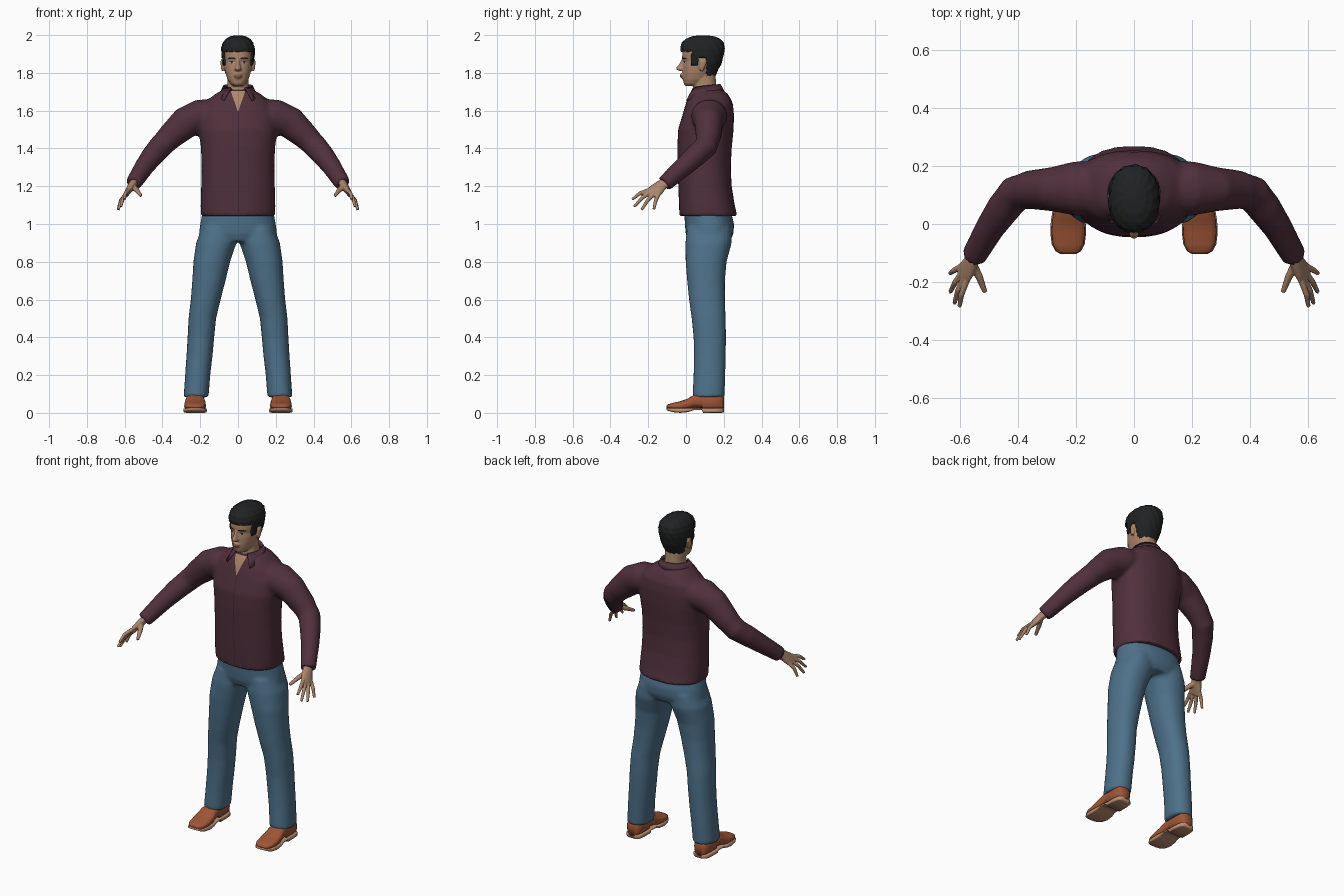
import bpy, bmesh, math, random
from mathutils import Vector

if "Cube" in bpy.data.objects:
    bpy.data.objects.remove(bpy.data.objects["Cube"])

random.seed(4)
V = Vector


def colour(name, r, g, b):
    m = bpy.data.materials.new(name)
    m.diffuse_color = [((c / 255 + 0.055) / 1.055) ** 2.4 for c in (r, g, b)] + [1]
    m.use_nodes = True
    m.node_tree.nodes["Principled BSDF"].inputs["Base Color"].default_value = m.diffuse_color
    return m


SKIN = colour("skin", 172, 134, 108)
HAIR = colour("black hair", 33, 34, 35)
SHIRT = colour("plum cloth", 80, 48, 60)
SEAM = colour("dark plum seam", 62, 36, 46)
DENIM = colour("blue denim", 78, 113, 138)
LEATHER = colour("brown leather", 160, 86, 54)
SOLE = colour("tan rubber", 190, 142, 114)
LIP = colour("lip", 142, 96, 82)
WHITE = colour("eye white", 200, 190, 182)


def power(v, e):
    return math.copysign(abs(v) ** e, v)


def flat(rows, cx=0, e=0.9, n=36):
    """Level rings from rows of z, half width, front y, back y."""
    return [[V((cx + w * power(math.cos(2 * math.pi * i / n), e),
                (f + b) / 2 + (b - f) / 2 * power(math.sin(2 * math.pi * i / n), e), z))
             for i in range(n)] for z, w, f, b in rows]


def tube(pts, hint=(0, 0, 1), n=20):
    """Rings across a path of x, y, z, radius along hint, other radius."""
    c, rings = [V(p[:3]) for p in pts], []
    for k, p in enumerate(pts):
        d = (c[min(k + 1, len(c) - 1)] - c[max(k - 1, 0)]).normalized()
        u = (V(hint) - d * V(hint).dot(d)).normalized()
        s = d.cross(u)
        rings.append([c[k] + u * p[3] * math.cos(2 * math.pi * i / n)
                      + s * p[4] * math.sin(2 * math.pi * i / n) for i in range(n)])
    return rings


def loft(bm, rings, caps=True):
    vs = [[bm.verts.new(p) for p in r] for r in rings]
    n = len(vs[0])
    for a, b in zip(vs, vs[1:]):
        for i in range(n):
            bm.faces.new((a[i], a[(i + 1) % n], b[(i + 1) % n], b[i]))
    if caps:
        bm.faces.new(vs[0][::-1])
        bm.faces.new(vs[-1])


def finish(name, bm, mat, recalc=True):
    if recalc:
        bmesh.ops.recalc_face_normals(bm, faces=bm.faces)
    me = bpy.data.meshes.new(name)
    bm.to_mesh(me)
    bm.free()
    me.materials.append(mat)
    for p in me.polygons:
        p.use_smooth = True
    ob = bpy.data.objects.new(name, me)
    bpy.context.collection.objects.link(ob)
    return ob


def body(name, parts, mat, voxel=0, smooth=4):
    """Loft closed parts and fuse them into one soft surface."""
    bm = bmesh.new()
    for rings in parts:
        loft(bm, rings)
    ob = finish(name, bm, mat)
    if voxel:
        r = ob.modifiers.new("fuse", 'REMESH')
        r.mode, r.voxel_size, r.use_smooth_shade = 'VOXEL', voxel, True
        s = ob.modifiers.new("soften", 'SMOOTH')
        s.factor, s.iterations = 0.5, smooth
    return ob


def patch(name, target, rows, mat, lift=0.003, cols=6):
    """Thin plate laid on the front of a surface, from rows of z, left x, right x."""
    ev = target.evaluated_get(bpy.context.evaluated_depsgraph_get())
    bm, grid = bmesh.new(), []
    for z, x0, x1 in rows:
        line = []
        for i in range(cols + 1):
            x = x0 + (x1 - x0) * i / cols
            hit, loc, *_ = ev.ray_cast(V((x, -1, z)), V((0, 1, 0)))
            line.append(bm.verts.new((x, (loc.y if hit else 0) - lift, z)))
        grid.append(line)
    for a, b in zip(grid, grid[1:]):
        for i in range(cols):
            f = bm.faces.new((a[i], a[i + 1], b[i + 1], b[i]))
            f.normal_update()
            if f.normal.y > 0:
                f.normal_flip()
    return finish(name, bm, mat, recalc=False)


def flip(rings, s):
    return [[V((p.x * s, p.y, p.z)) for p in r] for r in rings]


# Shirt: torso and sleeves
torso = flat([(1.042, .197, -.035, .272), (1.10, .198, -.037, .258), (1.2, .195, -.041, .242),
              (1.3, .193, -.044, .237), (1.4, .196, -.046, .242), (1.5, .208, -.042, .252),
              (1.58, .208, -.018, .254), (1.64, .18, .0, .248), (1.685, .125, .018, .225),
              (1.715, .075, .04, .19)], e=.85)
sleeve = tube([(.10, .125, 1.585, .08, .09), (.20, .122, 1.572, .088, .095), (.28, .12, 1.535, .085, .077),
               (.36, .118, 1.462, .07, .067), (.41, .105, 1.41, .064, .063), (.45, .055, 1.365, .06, .059),
               (.495, -.01, 1.305, .053, .051), (.555, -.115, 1.212, .043, .043)])
shirt = body("shirt", [torso, sleeve, flip(sleeve, -1)], SHIRT, .011, 4)

# Trousers: hips and two legs
hips = flat([(1.08, .185, -.01, .235), (1.0, .2, -.006, .254), (.95, .207, -.002, .252), (.905, .195, .015, .232)])
legs = []
for s in (-1, 1):
    rings = []
    for z, a, b, f, k in [(.98, .02, .19, .005, .24), (.9, .008, .222, -.003, .242), (.8, .042, .236, -.002, .215),
                          (.7, .066, .242, .006, .206), (.6, .092, .25, .016, .206), (.5, .116, .262, .03, .21),
                          (.4, .126, .267, .04, .212), (.3, .135, .273, .042, .21), (.2, .147, .28, .04, .208),
                          (.082, .156, .288, .034, .204)]:
        rings += flat([(z, (b - a) / 2, f, k)], s * (a + b) / 2)
    legs.append(rings)
body("trousers", [hips] + legs, DENIM, .011, 4)

# Shoes and soles, as cross sections along y
for s, side in ((-1, "right"), (1, "left")):
    upper, sole = [], []
    for y, w, top, low in [(-.104, .022, .038, .016), (-.094, .04, .046, .011), (-.07, .053, .053, .004),
                           (-.03, .058, .062, 0), (.01, .056, .076, .004), (.04, .051, .095, .014),
                           (.085, .048, .105, .015), (.09, .048, .106, 0), (.15, .048, .11, 0),
                           (.185, .042, .105, 0), (.2, .026, .085, .002)]:
        for out, bot, tip, e, grow in ((upper, low + .012, top, .75, 0), (sole, low, .026, .35, .004)):
            out.append([V((s * .227 + (w + grow) * power(math.cos(t), e), y,
                           (bot + tip) / 2 + (tip - bot) / 2 * power(math.sin(t), e)))
                        for t in [2 * math.pi * i / 24 for i in range(24)]])
    body(side + "_shoe", [upper], LEATHER)
    body(side + "_sole", [sole], SOLE)

# Hands: palm, four fingers and thumb
across = V((.035, .12, -.05)).normalized()
knuckle = V((.592, -.183, 1.157))
hand = [tube([(.545, -.097, 1.228, .028, .023), (.562, -.132, 1.203, .032, .021),
              (.577, -.157, 1.18, .039, .018), (*knuckle, .041, .013)], across)]
tips = [(.602, -.285, 1.13), (.62, -.275, 1.092), (.634, -.235, 1.075), (.635, -.17, 1.078)]
for k, tip in enumerate(tips):
    base = knuckle + across * (k - 1.5) * .02 - V((.006, -.012, -.012))
    mid = (base + V(tip)) / 2 + V((.006, -.003, .007))
    hand.append(tube([(*base, .011, .011), (*mid, .0105, .0105), (*tip, .0075, .0075)], across, 10))
hand.append(tube([(.56, -.135, 1.2, .017, .017), (.535, -.18, 1.178, .0135, .0135),
                  (.514, -.235, 1.15, .009, .009)], across, 10))
for s, side in ((-1, "right"), (1, "left")):
    body(side + "_hand", [flip(r, s) for r in hand], SKIN, .004, 2)

# Head with neck, nose, lips and ears
skull = flat([(1.73, .024, .0, .06), (1.742, .04, -.012, .09), (1.765, .055, -.016, .12), (1.80, .067, -.018, .145),
              (1.835, .074, -.017, .165), (1.862, .076, -.013, .178), (1.88, .077, -.021, .183),
              (1.92, .077, -.018, .186), (1.95, .07, -.008, .178), (1.975, .05, .02, .15), (1.985, .02, .06, .11)])
neck = flat([(1.60, .07, .03, .17), (1.68, .062, .035, .165), (1.74, .056, .042, .16), (1.80, .056, .045, .155)])
nose = flat([(1.872, .009, -.024, .01), (1.85, .01, -.034, .01), (1.83, .014, -.05, .01),
             (1.82, .019, -.052, .01), (1.811, .014, -.04, .01)], n=16)
lips = flat([(1.768, .014, -.02, .02), (1.778, .024, -.03, .02), (1.79, .024, -.031, .02),
             (1.798, .012, -.024, .02)], n=16)
ears = [flat([(1.81, .005, .074, .092), (1.83, .009, .07, .1), (1.86, .011, .07, .112),
              (1.876, .006, .078, .104)], s * .082, n=14) for s in (-1, 1)]
head = body("head", [skull, neck, nose, lips] + ears, SKIN, .005, 3)

# Hair: a shell over the skull, trimmed along the hairline
keys = [(1.775, .058, .0, .148), (1.80, .07, -.015, .163), (1.85, .082, -.02, .187), (1.90, .088, -.027, .2),
        (1.93, .088, -.03, .204), (1.96, .08, -.022, .2), (1.98, .064, .0, .18), (1.993, .042, .03, .15),
        (1.999, .012, .07, .11)]
rows = []
for a, b in zip(keys, keys[1:]):
    rows += [[p + (q - p) * t / 5 for p, q in zip(a, b)] for t in range(5)]
rings = flat(rows + [keys[-1]], n=72)
for r in rings:
    for i, p in enumerate(r):
        wave = .0018 * math.sin(i * 1.3 + p.z * 90) + random.uniform(-.001, .001)
        p.xy += (p.xy - V((0, .09))).normalized() * wave
bm = bmesh.new()
loft(bm, rings, caps=False)
bm.faces.new([v for v in bm.verts if v.co.z > 1.9985])
bmesh.ops.recalc_face_normals(bm, faces=bm.faces)


def hairline(y):
    return 1.912 if y < .03 else 1.845 if y < .062 else 1.878 if y < .11 else 1.775


bmesh.ops.delete(bm, geom=[f for f in bm.faces if f.calc_center_median().z
                           < hairline(f.calc_center_median().y)], context='FACES')
hair = finish("hair", bm, HAIR)
thick = hair.modifiers.new("thickness", 'SOLIDIFY')
thick.thickness, thick.offset = .012, -1

# Collar: open band round the neck, flaring into two points
bm = bmesh.new()
prev = None
for i in range(33):
    t = (i / 32 * 2 - 1) * math.radians(152)
    f = (abs(t) / math.radians(152)) ** 2
    sx, cy = math.sin(t), math.cos(t)
    line = [bm.verts.new((x, y, z)) for x, y, z in (
        (.072 * sx, .103 + .07 * cy, 1.715 - .02 * f), (.078 * sx, .105 + .078 * cy, 1.738 - .02 * f),
        ((.095 + .065 * f ** 3) * sx, .107 + (.095 + .023 * f) * cy, 1.70 - .048 * f))]
    if prev:
        for k in range(2):
            bm.faces.new((prev[k], line[k], line[k + 1], prev[k + 1]))
    prev = line
collar = finish("collar", bm, SHIRT)
thick = collar.modifiers.new("thickness", 'SOLIDIFY')
thick.thickness, thick.offset = .006, 0

# Open neckline and front placket edge
bpy.context.view_layer.update()
patch("neckline_skin", shirt, [(1.598 + .105 * i / 8, -.002 - .036 * i / 8, .002 + .036 * i / 8)
                               for i in range(9)], SKIN)
patch("placket_seam", shirt, [(1.06 + .535 * i / 24, .0, .004) for i in range(25)], SEAM, .001, 1)

# Face details
patch("mouth", head, [(1.773, -.012, .012), (1.779, -.02, .02), (1.786, -.025, .025), (1.791, -.018, .018),
                      (1.794, -.01, .01)], LIP, .0015)
for s, side in ((-1, "right"), (1, "left")):
    c = s * .033
    patch(side + "_eye", head, [(1.851, c - .006, c + .006), (1.856, c - .014, c + .014),
                                (1.861, c - .009, c + .009)], WHITE, .0015)
    patch(side + "_iris", head, [(1.851, c - .004, c + .004), (1.856, c - .006, c + .006),
                                 (1.861, c - .005, c + .005)], HAIR, .0025)
    patch(side + "_lash", head, [(1.859, c - .016, c + .016), (1.863, c - .012, c + .012)], HAIR, .003)
    patch(side + "_brow", head, [(1.873, c - .02, c + .02), (1.878, c - .02, c + .02),
                                 (1.881, c - .012, c + .012)], HAIR, .002)
